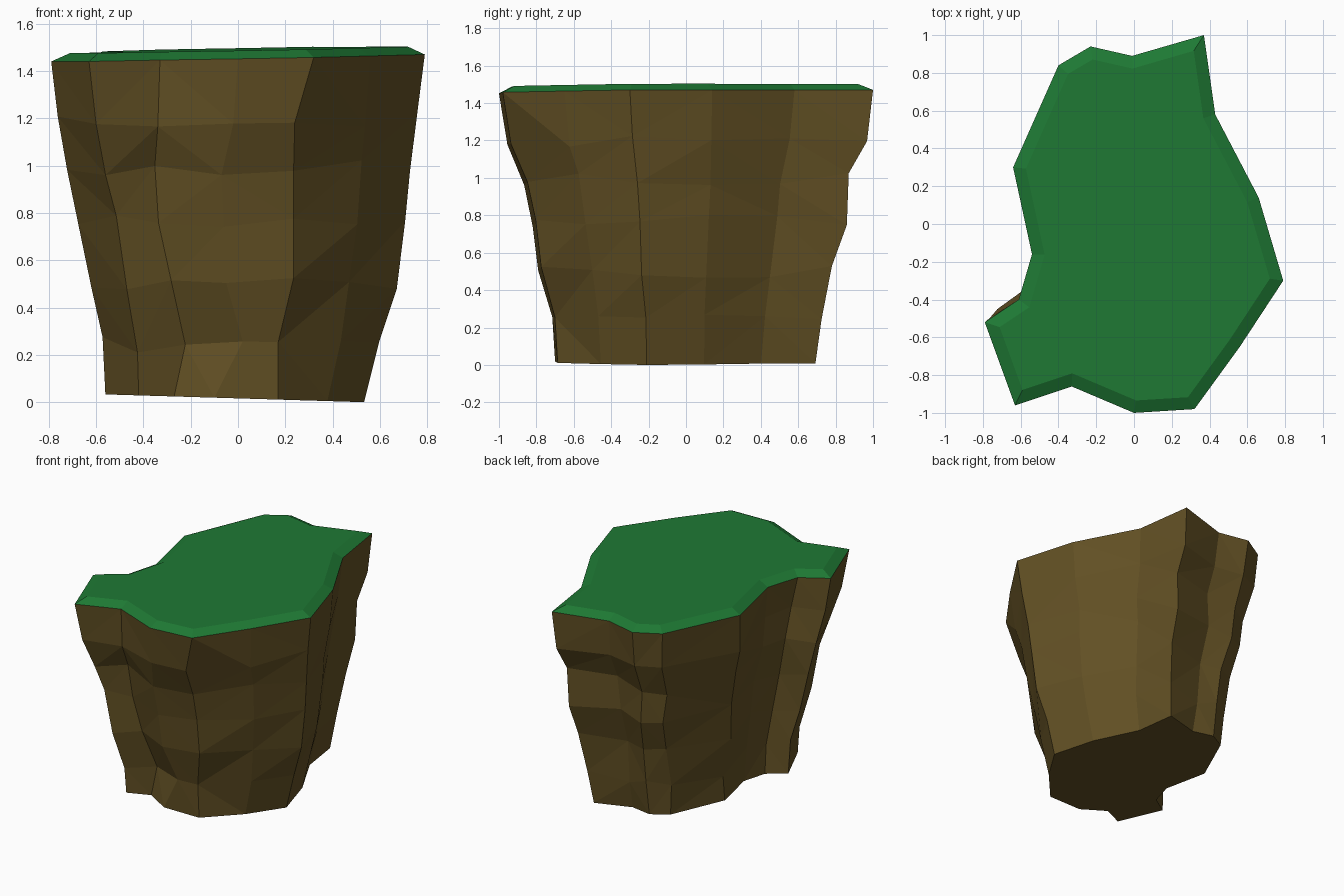
import bpy, bmesh, random
from mathutils import Vector

if "Cube" in bpy.data.objects:
    bpy.data.objects.remove(bpy.data.objects["Cube"])

random.seed(11)

# Cliff outline seen from above, counter-clockwise
OUTLINE = [(0.37, 1.0), (-0.01, 0.89), (-0.23, 0.94), (-0.40, 0.84),
           (-0.64, 0.30), (-0.54, -0.16), (-0.61, -0.40), (-0.79, -0.52),
           (-0.63, -0.96), (-0.33, -0.86), (0.0, -1.0), (0.32, -0.98),
           (0.56, -0.65), (0.79, -0.30), (0.66, 0.14), (0.43, 0.58)]
CORNERS = {0, 7, 8, 10, 11, 13}          # columns that keep a clean silhouette
# (height, scale to left, right, front, back) below the rim, down to the foot
LEVELS = [(1.20, 0.965, 0.96, 0.955, 0.968), (0.99, 0.915, 0.92, 0.865, 0.87),
          (0.77, 0.855, 0.895, 0.82, 0.86), (0.50, 0.785, 0.85, 0.79, 0.78),
          (0.24, 0.725, 0.755, 0.715, 0.725), (0.016, 0.71, 0.675, 0.70, 0.692)]
# x positions of the four wandering front ridges on those levels
RIDGES = {8: (-0.60, -0.56, -0.515, -0.47, -0.425, -0.42),
          9: (-0.34, -0.36, -0.33, -0.27, -0.23, -0.27),
          10: (-0.02, -0.07, -0.06, -0.05, 0.02, -0.10),
          11: (0.24, 0.235, 0.235, 0.235, 0.17, 0.17)}


def material(name, color):
    m = bpy.data.materials.new(name)
    m.diffuse_color = (*color, 1.0)
    m.use_nodes = True
    m.node_tree.nodes["Principled BSDF"].inputs["Base Color"].default_value = m.diffuse_color
    return m


def finish(bm, name, mat):
    bmesh.ops.recalc_face_normals(bm, faces=bm.faces)
    mesh = bpy.data.meshes.new(name)
    bm.to_mesh(mesh)
    bm.free()
    mesh.materials.append(mat)
    ob = bpy.data.objects.new(name, mesh)
    bpy.context.collection.objects.link(ob)
    return ob


def rim_point(x, y):
    return Vector((x, y, 1.458 + 0.018 * x + 0.006 * y))


def ring(bm, level):
    z, left, right, front, back = LEVELS[level]
    verts = []
    for i, (x, y) in enumerate(OUTLINE):
        p = Vector((x * (left if x < 0 else right),
                    y * (front if y < 0 else back), z))
        if i in RIDGES:
            p.x = RIDGES[i][level]
        if level == len(LEVELS) - 1:
            p.z -= 0.03 * p.x                   # slightly tilted foot
        else:
            p.z += random.uniform(-0.035, 0.035)
            if i not in CORNERS:                # chipped rock facets
                p.x += random.uniform(-0.015, 0.015)
                p.y += random.uniform(-0.015, 0.015)
        verts.append(bm.verts.new(p))
    return verts


# Rock body: stacked tapering rings with irregular facets
bm = bmesh.new()
rings = [[bm.verts.new(rim_point(x, y)) for x, y in OUTLINE]]
rings += [ring(bm, k) for k in range(len(LEVELS))]
n = len(OUTLINE)
sides = []
for a, b in zip(rings, rings[1:]):
    for i in range(n):
        j = (i + 1) % n
        sides.append(bm.faces.new((a[i], b[i], b[j], a[j])))
bmesh.ops.triangulate(bm, faces=sides, quad_method='SHORT_EDGE')
bm.faces.new(rings[-1])
finish(bm, "cliff_rock", material("rock_brown", (0.125, 0.082, 0.018)))

# Grass cap: bevelled slab closing the top
bm = bmesh.new()
cap = bm.faces.new([bm.verts.new(rim_point(x, y)) for x, y in OUTLINE])
bm.normal_update()
bmesh.ops.inset_region(bm, faces=[cap], thickness=0.065, use_even_offset=True,
                       use_boundary=True)
for v in cap.verts:
    v.co.z += 0.034
finish(bm, "grass_top", material("grass_green", (0.013, 0.19, 0.034)))
